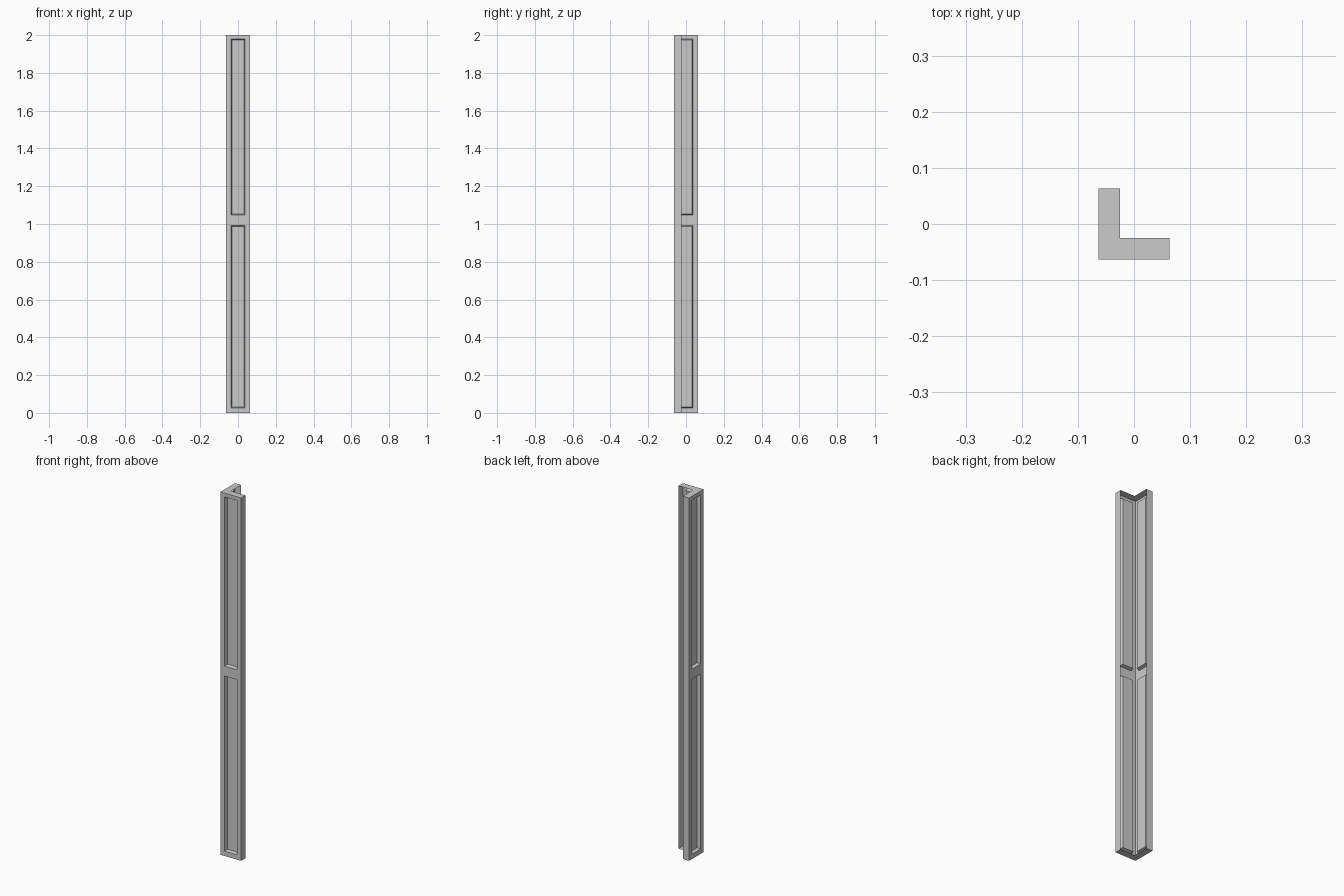
import bpy
import bmesh

cube = bpy.data.objects.get("Cube")
if cube:
    bpy.data.objects.remove(cube, do_unlink=True)

HALF = 0.063      # half the width of each arm
INNER = -0.025    # inner side of the arms
TOP = 2.0
PANEL = 0.037     # half the width of a sunken panel

grey = bpy.data.materials.new("plain_grey")
grey.use_nodes = True
grey.diffuse_color = (0.6, 0.6, 0.6, 1)
bsdf = next(n for n in grey.node_tree.nodes if n.type == 'BSDF_PRINCIPLED')
bsdf.inputs["Base Color"].default_value = (0.6, 0.6, 0.6, 1)


def finish(name, bm):
    mesh = bpy.data.meshes.new(name)
    bm.to_mesh(mesh)
    bm.free()
    mesh.materials.append(grey)
    obj = bpy.data.objects.new(name, mesh)
    bpy.context.scene.collection.objects.link(obj)


def swap_xy(bm):
    """Mirror a part across the diagonal of the corner."""
    for v in bm.verts:
        v.co.x, v.co.y = v.co.y, v.co.x
    bmesh.ops.reverse_faces(bm, faces=bm.faces[:])


def polygon(name, points, swap=False):
    bm = bmesh.new()
    bm.faces.new([bm.verts.new(p) for p in points])
    if swap:
        swap_xy(bm)
    finish(name, bm)


def panel_wall(name, swap=False):
    """Outer wall sheet with two sunken panels that have sloping sides."""
    xs = (-HALF, -PANEL, PANEL, HALF)
    zs = (0, 0.027, 0.992, 1.047, 1.979, TOP)
    bm = bmesh.new()
    rows = [[bm.verts.new((x, -HALF, z)) for x in xs] for z in zs]
    panels = []
    for j in range(len(zs) - 1):
        for i in range(len(xs) - 1):
            a, b = rows[j], rows[j + 1]
            face = bm.faces.new((a[i], a[i + 1], b[i + 1], b[i]))
            if i == 1 and j in (1, 3):
                panels.append(face)
    bm.normal_update()
    bmesh.ops.inset_individual(bm, faces=panels, thickness=0.007, depth=-0.017)
    # Join the flat border into as few faces as possible
    bmesh.ops.dissolve_limit(bm, angle_limit=0.01, verts=bm.verts[:], edges=bm.edges[:])
    if swap:
        swap_xy(bm)
    finish(name, bm)


# Two outer walls and the narrow end strip of each; the inner side is open
end = [(HALF, -HALF, 0), (HALF, INNER, 0), (HALF, INNER, TOP), (HALF, -HALF, TOP)]
for wall, swap in (("front", False), ("side", True)):
    panel_wall(wall + "_panel_wall", swap)
    polygon(wall + "_wall_end", end, swap)

# L-shaped caps
outline = [(-HALF, -HALF), (HALF, -HALF), (HALF, INNER),
           (INNER, INNER), (INNER, HALF), (-HALF, HALF)]
polygon("top_cap", [(x, y, TOP) for x, y in outline])
polygon("bottom_cap", [(x, y, 0) for x, y in reversed(outline)])
